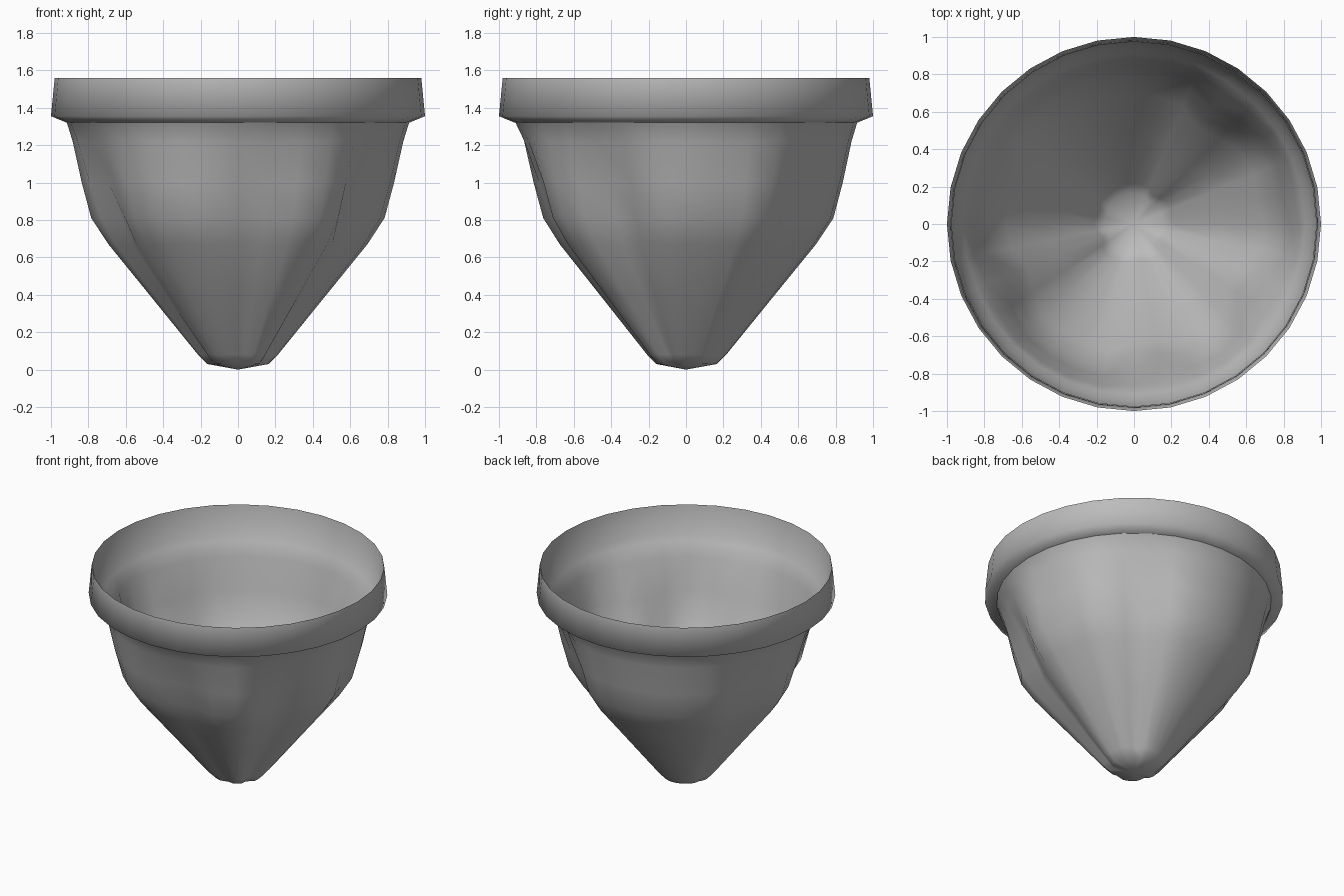
import bpy
import bmesh
from math import sin, cos, radians, exp

cube = bpy.data.objects.get("Cube")
if cube:
    bpy.data.objects.remove(cube, do_unlink=True)

SIDES = 32

# Rings of the cup from mouth to base: radius, height, fold strength
CUP_RINGS = [
    (0.978, 1.56, 0), (0.945, 1.36, 0), (0.915, 1.32, 0.05),
    (0.885, 1.22, 0.3), (0.838, 1.0, 0.75), (0.788, 0.81, 1.0),
    (0.695, 0.67, 0.7), (0.475, 0.4, 0.5), (0.215, 0.08, 0.3),
    (0.165, 0.03, 0.2),
]
# Collar wrapped round the mouth
COLLAR_RINGS = [(0.98, 1.56, 0), (1.0, 1.355, 0), (0.92, 1.322, 0)]
# Pressed-in folds: angle in degrees, depth, half width in degrees
FOLDS = [(53, 0.12, 11), (160, 0.07, 10), (204, 0.12, 12),
         (277, 0.1, 12), (330, 0.14, 12), (12, 0.04, 8)]


def fold_depth(angle):
    total = 0
    for centre, depth, width in FOLDS:
        gap = (angle - centre + 180) % 360 - 180
        total += depth * exp(-(gap / width) ** 2)
    return total


def skin(name, rings, mat, closed_base=False):
    """Smooth single-skin wall through a stack of rings."""
    bm = bmesh.new()
    loops = []
    for radius, height, strength in rings:
        loop = []
        for i in range(SIDES):
            angle = 360 * i / SIDES
            r = radius - strength * fold_depth(angle)
            a = radians(angle)
            loop.append(bm.verts.new((r * cos(a), r * sin(a), height)))
        loops.append(loop)
    for upper, lower in zip(loops, loops[1:]):
        for i in range(SIDES):
            j = (i + 1) % SIDES
            bm.faces.new((upper[i], lower[i], lower[j], upper[j]))
    if closed_base:
        tip = bm.verts.new((0, 0, 0))
        for i in range(SIDES):
            bm.faces.new((loops[-1][i], tip, loops[-1][(i + 1) % SIDES]))
    for face in bm.faces:
        face.smooth = True
    mesh = bpy.data.meshes.new(name)
    bm.to_mesh(mesh)
    bm.free()
    mesh.materials.append(mat)
    bpy.context.collection.objects.link(bpy.data.objects.new(name, mesh))


def material(name, value):
    mat = bpy.data.materials.new(name)
    mat.use_nodes = True
    colour = (value, value, value, 1)
    mat.diffuse_color = colour
    mat.node_tree.nodes["Principled BSDF"].inputs["Base Color"].default_value = colour
    return mat


grey = material("plain grey", 0.5)
skin("folded_cup", CUP_RINGS, grey, closed_base=True)
skin("collar", COLLAR_RINGS, grey)
